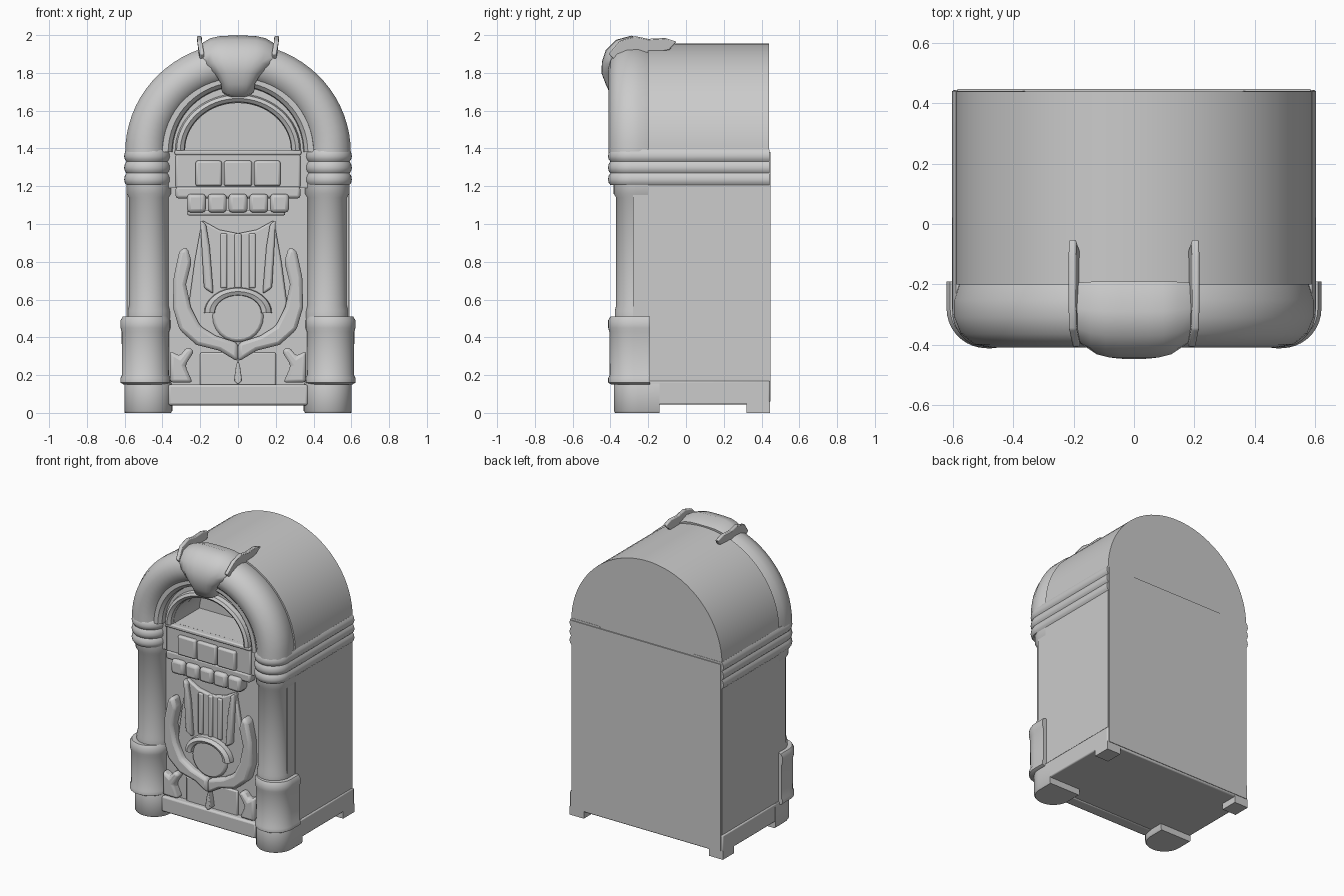
import bpy, bmesh
from math import sin, cos, pi, radians


def finish(name, bm, bevel=0.0, mirror=False, angle=35):
    bmesh.ops.recalc_face_normals(bm, faces=bm.faces[:])
    me = bpy.data.meshes.new(name)
    bm.to_mesh(me)
    bm.free()
    ob = bpy.data.objects.new(name, me)
    bpy.context.collection.objects.link(ob)
    bpy.ops.object.select_all(action='DESELECT')
    ob.select_set(True)
    bpy.context.view_layer.objects.active = ob
    bpy.ops.object.shade_smooth_by_angle(angle=radians(angle))
    if bevel:
        m = ob.modifiers.new("bevel", 'BEVEL')
        m.width, m.segments, m.limit_method = bevel, 2, 'ANGLE'
    if mirror:
        ob.modifiers.new("mirror", 'MIRROR')
    return ob


def loft(name, rings, caps=True, **kw):
    """Skin closed rings of equal length."""
    bm = bmesh.new()
    vs = [[bm.verts.new(p) for p in r] for r in rings]
    n = len(rings[0])
    for a, b in zip(vs, vs[1:]):
        for i in range(n):
            j = (i + 1) % n
            bm.faces.new((a[i], a[j], b[j], b[i]))
    if caps:
        bm.faces.new(vs[0])
        bm.faces.new(vs[-1])
    return finish(name, bm, **kw)


def prism(name, pts, y0, y1, **kw):
    """Front outline (x, z) given depth from y0 to y1."""
    return loft(name, [[(x, y, z) for x, z in pts] for y in (y0, y1)], **kw)


def box(name, x0, x1, y0, y1, z0, z1, **kw):
    return prism(name, [(x0, z0), (x1, z0), (x1, z1), (x0, z1)], y0, y1, **kw)


def arch_outline(w, z0, zc, h, n=32):
    arc = [(w * cos(pi * i / n), zc + h * sin(pi * i / n)) for i in range(n + 1)]
    return arc if z0 == zc else [(w, z0)] + arc + [(-w, z0)]


def arch_sweep(name, profile, zc, zs=1.0, n=32):
    """Sweep an (radius, y) section over a half circle."""
    return loft(name, [[(r * cos(pi * i / n), y, zc + zs * r * sin(pi * i / n))
                        for r, y in profile] for i in range(n + 1)])


def pillar(name, cx, cy, yback, steps, n=18):
    """Round-fronted upright; steps are (radius, z)."""
    rings = []
    for r, z in steps:
        ring = [(cx - r * cos(pi * i / n), cy - r * sin(pi * i / n), z) for i in range(n + 1)]
        rings.append(ring + [(cx + r, yback, z), (cx - r, yback, z)])
    return loft(name, rings, mirror=True)


def symmetric(half):
    return half + [(-x, z) for x, z in reversed(half) if x > 0]


# Cabinet shell, lower front and plinth
cabinet = prism("cabinet", arch_outline(0.59, 0.05, 1.38, 0.575, 40), -0.2, 0.44)
box("back_edge", -0.585, 0.585, 0.43, 0.448, 0.06, 1.38)
box("lower_front", -0.585, 0.585, -0.28, -0.2, 0.05, 1.3)
box("plinth", -0.6, 0.6, -0.25, 0.444, 0.045, 0.17, bevel=0.008)
box("front_rail", -0.37, 0.37, -0.33, -0.24, 0.04, 0.15, bevel=0.012)
box("back_foot", 0.49, 0.6, 0.32, 0.444, 0, 0.06, mirror=True)

# Upper face with recessed window
face = prism("upper_face", arch_outline(0.38, 1.19, 1.38, 0.37), -0.32, -0.2)
cutter = prism("window_cutter", arch_outline(0.28, 1.39, 1.39, 0.25), -0.6, -0.03)
cutter.hide_render = True
cutter.hide_viewport = True
for ob in (cabinet, face):
    m = ob.modifiers.new("window", 'BOOLEAN')
    m.operation, m.object, m.solver = 'DIFFERENCE', cutter, 'EXACT'
arch_sweep("window_frame", [(0.28, -0.31), (0.285, -0.345), (0.305, -0.36),
                            (0.325, -0.35), (0.335, -0.31)], 1.39, 0.9)
box("window_sill", -0.335, 0.335, -0.345, -0.3, 1.365, 1.392, bevel=0.008)

# Great tube arch and its inner ridge
arch_sweep("tube_arch", [(0.58, -0.2), (0.597, -0.25), (0.597, -0.31), (0.575, -0.365),
                         (0.53, -0.4), (0.48, -0.41), (0.43, -0.395), (0.395, -0.36),
                         (0.375, -0.32), (0.37, -0.2)], 1.38, 0.97, 36)
arch_sweep("inner_ridge", [(0.345, -0.31), (0.35, -0.35), (0.37, -0.37), (0.4, -0.37),
                           (0.41, -0.31)], 1.38)

# Pillars: foot, socket, column
pillar("front_foot", 0.475, -0.255, -0.14, [(0.12, 0), (0.127, 0.01), (0.127, 0.15), (0.12, 0.17)])
pillar("pillar_socket", 0.49, -0.28, -0.19,
       [(0.115, 0.15), (0.132, 0.16), (0.132, 0.185), (0.124, 0.2), (0.126, 0.43),
        (0.132, 0.45), (0.132, 0.49), (0.12, 0.51), (0.09, 0.51)])
pillar("column", 0.472, -0.265, -0.2,
       [(0.112, 0.5), (0.112, 0.54), (0.105, 0.57), (0.105, 1.14), (0.118, 1.16), (0.118, 1.22)])

# Three bands wrapping the front corners and sides
for i in range(3):
    z = 1.21 + i * 0.062
    pillar("side_band_%d" % (i + 1), 0.48, -0.29, 0.442,
           [(0.11, z - 0.004), (0.119, z + 0.008), (0.123, z + 0.025),
            (0.119, z + 0.046), (0.11, z + 0.06)])

# Title panel, ledge and selector keys
box("title_backing", -0.33, 0.33, -0.335, -0.25, 1.19, 1.37, bevel=0.01)
for i, (a, b) in enumerate([(-0.225, -0.085), (-0.075, 0.075), (0.085, 0.225)]):
    box("title_card_%d" % (i + 1), a, b, -0.36, -0.3, 1.2, 1.335, bevel=0.012)
box("selector_ledge", -0.33, 0.33, -0.34, -0.25, 1.135, 1.2, bevel=0.015)
for i in range(5):
    x = (i - 2) * 0.11
    box("selector_key_%d" % (i + 1), x - 0.05, x + 0.05, -0.37, -0.27, 1.06, 1.16, bevel=0.02)
box("key_shelf", -0.27, 0.25, -0.33, -0.25, 1.045, 1.075, bevel=0.01)

# Lyre-shaped grille
prism("grille_panel", symmetric([(0, 0.33), (0.2, 0.4), (0.26, 0.58), (0.23, 0.8),
                                 (0.19, 1.02), (0.1, 0.97), (0, 0.95)]),
      -0.305, -0.26, bevel=0.01)
prism("lyre_arm", [(0, 0.27), (0.1, 0.33), (0.22, 0.36), (0.31, 0.44), (0.345, 0.56),
                   (0.34, 0.72), (0.31, 0.86), (0.27, 0.88), (0.245, 0.8), (0.275, 0.68),
                   (0.25, 0.56), (0.2, 0.46), (0.12, 0.41), (0, 0.37)],
      -0.35, -0.26, bevel=0.02, mirror=True)
prism("grille_side_bar", [(0.13, 0.63), (0.18, 0.66), (0.2, 1.02), (0.17, 1.0), (0.15, 0.88)],
      -0.335, -0.27, bevel=0.012, mirror=True)
for i in range(3):
    x = (i - 1) * 0.075
    box("grille_rib_%d" % (i + 1), x - 0.018, x + 0.018, -0.318, -0.27, 0.66, 0.95, bevel=0.008)
disc = [(0.135 * cos(pi * i / 12), 0.51 + 0.135 * sin(pi * i / 12)) for i in range(24)]
prism("grille_medallion", disc, -0.325, -0.27, bevel=0.015)
arch_sweep("medallion_brow", [(0.12, -0.3), (0.125, -0.35), (0.15, -0.36), (0.175, -0.34),
                              (0.18, -0.3)], 0.53, 0.75, 16)

# Lower ornaments
box("lower_panel", -0.2, 0.2, -0.295, -0.26, 0.14, 0.32, bevel=0.008)
prism("centre_drop", symmetric([(0, 0.15), (0.022, 0.17), (0.012, 0.24), (0, 0.285)]),
      -0.34, -0.27, bevel=0.006)
prism("corner_scroll", [(0.24, 0.16), (0.36, 0.16), (0.36, 0.33), (0.31, 0.3), (0.27, 0.35),
                        (0.23, 0.33), (0.28, 0.25)], -0.335, -0.26, bevel=0.018, mirror=True)

# Crest over the arch, with side fins
rings = []
for y, z, w in [(-0.35, 1.67, 0.07), (-0.4, 1.685, 0.085), (-0.425, 1.74, 0.09),
                (-0.448, 1.8, 0.12), (-0.445, 1.86, 0.165), (-0.425, 1.92, 0.19),
                (-0.37, 1.975, 0.195), (-0.29, 1.997, 0.195), (-0.19, 1.965, 0.195)]:
    ring = []
    for i in range(9):
        u = i / 4 - 1
        k = 0.18 * u ** 4
        ring.append((w * u, y + (-0.22 - y) * k, z + (1.76 - z) * k))
    rings.append(ring + [(w * 0.9, y * 0.4 - 0.13, z * 0.4 + 1.056),
                         (-w * 0.9, y * 0.4 - 0.13, z * 0.4 + 1.056)])
loft("crest", rings, angle=50)
fin = [(-0.41, 1.9), (-0.35, 1.97), (-0.27, 1.995), (-0.2, 1.98), (-0.11, 1.985),
       (-0.05, 1.965), (-0.09, 1.92), (-0.2, 1.9), (-0.36, 1.85)]
loft("crest_fin", [[(x + (0.014 if z > 1.95 else 0), y, z) for y, z in fin]
                   for x in (0.178, 0.203)], bevel=0.006, mirror=True)
